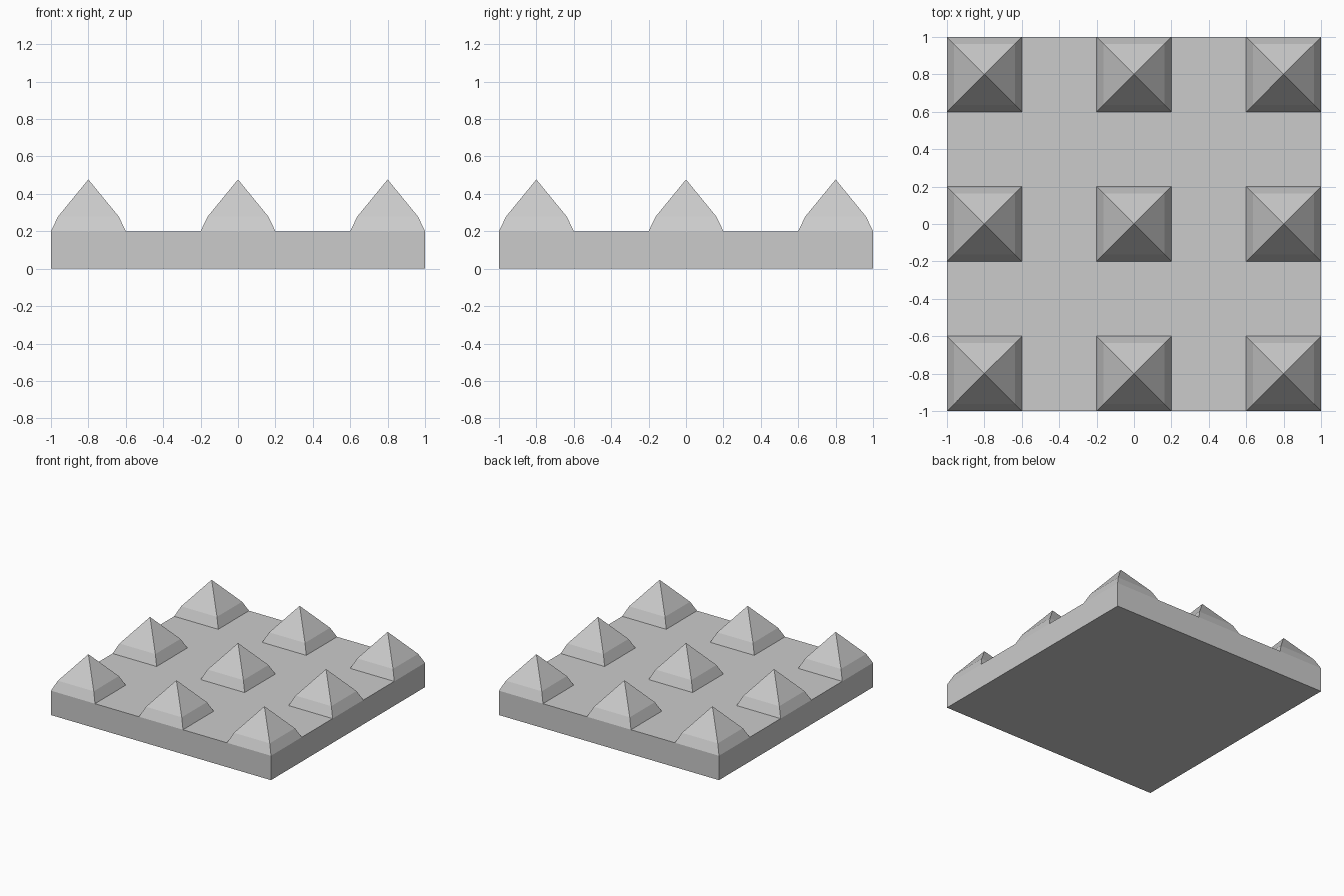
import bpy, bmesh
from mathutils import Vector

if "Cube" in bpy.data.objects:
    bpy.data.objects.remove(bpy.data.objects["Cube"])

BASE_Z, KNEE_Z, APEX_Z = 0.2, 0.278, 0.477
KNEE_SCALE = 0.163 / 0.2

bm = bmesh.new()

# Top of the plate: 5 x 5 cells of 0.4
bmesh.ops.create_grid(bm, x_segments=5, y_segments=5, size=1.0)
bmesh.ops.translate(bm, verts=bm.verts, vec=(0, 0, BASE_Z))
rim = [e for e in bm.edges if e.is_boundary]

# Every other cell in both directions carries a stud
cells = []
for f in bm.faces:
    c = f.calc_center_median()
    if round((c.x + 0.8) / 0.4) % 2 == 0 and round((c.y + 0.8) / 0.4) % 2 == 0:
        cells.append(f)

# Plate sides and underside
ret = bmesh.ops.extrude_edge_only(bm, edges=rim)["geom"]
for v in ret:
    if isinstance(v, bmesh.types.BMVert):
        v.co.z = 0.0
bmesh.ops.contextual_create(
    bm, geom=[e for e in bm.edges if all(v.co.z < 0.01 for v in e.verts)])

# Studs: tapered lower band, then a pyramid tip
caps = bmesh.ops.extrude_discrete_faces(bm, faces=cells)["faces"]
for f in caps:
    c = f.calc_center_median()
    for v in f.verts:
        v.co = c + (v.co - c) * KNEE_SCALE + Vector((0, 0, KNEE_Z - BASE_Z))
tips = bmesh.ops.poke(bm, faces=caps)["verts"]
for v in tips:
    v.co.z = APEX_Z

bmesh.ops.recalc_face_normals(bm, faces=bm.faces)
mesh = bpy.data.meshes.new("studded_plate")
bm.to_mesh(mesh)
bm.free()
plate = bpy.data.objects.new("studded_plate", mesh)
bpy.context.collection.objects.link(plate)
